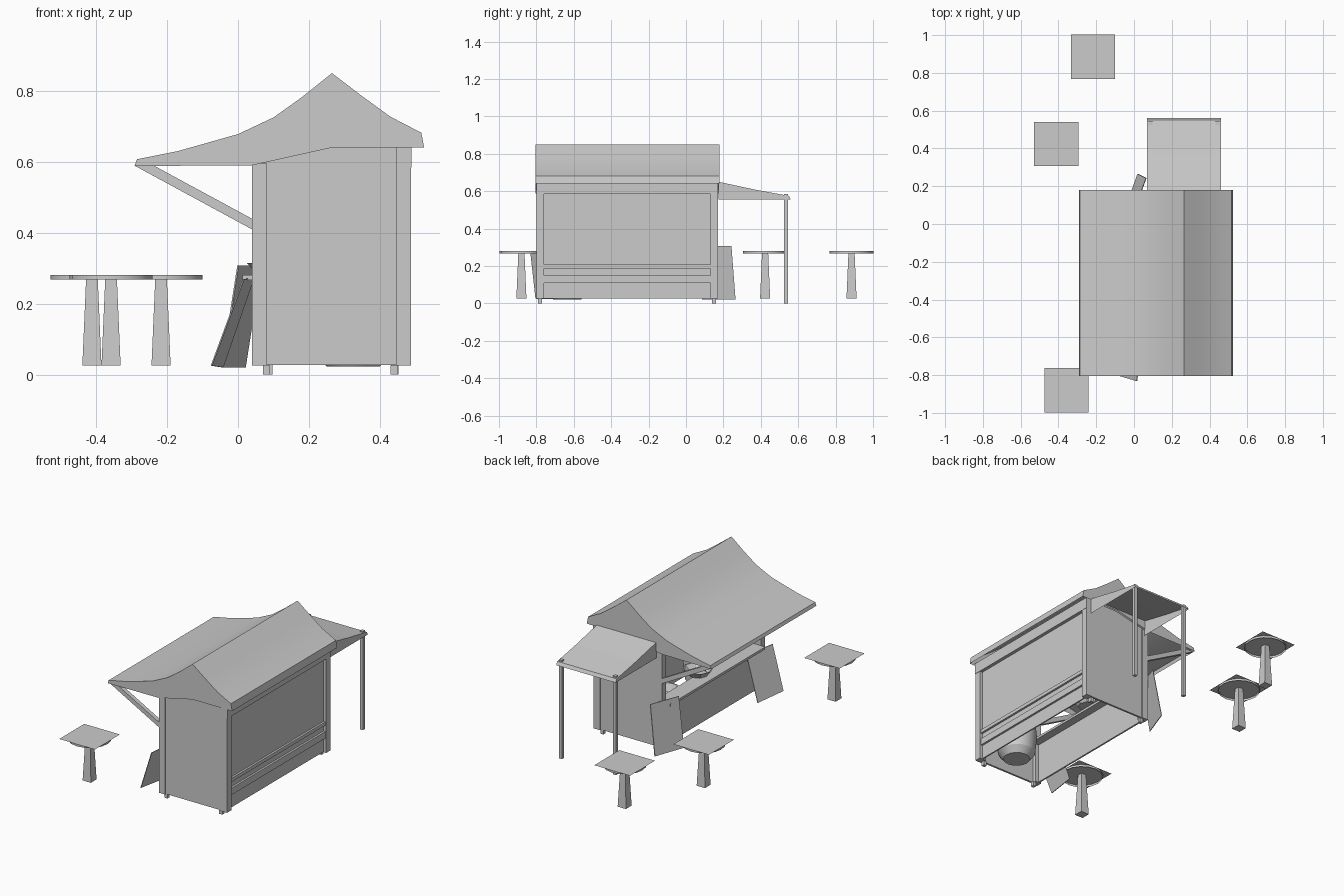
import bpy, bmesh, math

if "Cube" in bpy.data.objects:
    bpy.data.objects.remove(bpy.data.objects["Cube"])

def make(name, verts, faces, smooth=False):
    me = bpy.data.meshes.new(name)
    me.from_pydata(verts, [], faces)
    bm = bmesh.new()
    bm.from_mesh(me)
    bmesh.ops.recalc_face_normals(bm, faces=bm.faces)
    bm.to_mesh(me)
    bm.free()
    ob = bpy.data.objects.new(name, me)
    bpy.context.collection.objects.link(ob)
    if smooth:
        bpy.ops.object.select_all(action='DESELECT')
        ob.select_set(True)
        bpy.context.view_layer.objects.active = ob
        bpy.ops.object.shade_smooth_by_angle(angle=math.radians(30))
    return ob

BOX = [(0, 3, 2, 1), (4, 5, 6, 7), (0, 1, 5, 4), (1, 2, 6, 5), (2, 3, 7, 6), (3, 0, 4, 7)]

def box(name, x0, x1, y0, y1, z0, z1):
    return make(name, [(x, y, z) for z in (z0, z1)
                       for x, y in ((x0, y0), (x1, y0), (x1, y1), (x0, y1))], BOX)

def prism_y(name, prof, y0, y1):
    """Closed x-z outline extruded along y."""
    n = len(prof)
    v = [(x, y, z) for y in (y0, y1) for x, z in prof]
    f = [(i, (i + 1) % n, n + (i + 1) % n, n + i) for i in range(n)]
    return make(name, v, f + [tuple(range(n)), tuple(range(n, 2 * n))])

def lathe(name, cx, cy, prof, n, smooth=True, cap=True):
    """Revolve (radius, z) points; optionally close the first ring."""
    v = [(cx + r * math.cos(2 * math.pi * i / n), cy + r * math.sin(2 * math.pi * i / n), z)
         for r, z in prof for i in range(n)]
    f = [(k * n + i, k * n + (i + 1) % n, (k + 1) * n + (i + 1) % n, (k + 1) * n + i)
         for k in range(len(prof) - 1) for i in range(n)]
    if cap:
        f.append(tuple(range(n)))
    return make(name, v, f, smooth)

# Main roof: curved sheet with gable ends, open underneath
top = [(-0.292, 0.588), (-0.285, 0.607), (-0.17, 0.63), (0, 0.678), (0.1, 0.725), (0.18, 0.782),
       (0.265, 0.85), (0.35, 0.785), (0.43, 0.727), (0.517, 0.682), (0.525, 0.64)]
outline = top + [(0.265, 0.64), (0.04, 0.59)]
n, m = len(outline), len(top)
make("roof", [(x, y, z) for y in (-0.805, 0.18) for x, z in outline],
     [(i, i + 1, n + i + 1, n + i) for i in range(m - 1)]
     + [tuple(range(n)), tuple(range(n, 2 * n))], True)

# Corner posts with small feet
for y0, y1 in ((-0.80, -0.76), (0.13, 0.17)):
    yc = (y0 + y1) / 2
    for x0, x1, fx, zt in ((0.04, 0.082, 0.07, 0.595), (0.445, 0.488, 0.43, 0.645)):
        box("corner_post", x0, x1, y0, y1, 0.025, zt)
        box("foot", fx, fx + 0.02, yc - 0.01, yc + 0.01, 0, 0.026)

# Side walls with sloped tops
for y in (-0.795, 0.153):
    prism_y("side_wall", [(0.06, 0.027), (0.465, 0.027), (0.465, 0.645), (0.265, 0.645),
                          (0.06, 0.598)], y, y + 0.012)

# Back wall, rails and top beam
box("back_wall", 0.462, 0.47, -0.77, 0.14, 0.027, 0.60)
box("back_rail", 0.468, 0.482, -0.76, 0.13, 0.187, 0.208)
box("back_rail", 0.468, 0.482, -0.76, 0.13, 0.11, 0.15)
box("back_beam", 0.455, 0.49, -0.80, 0.17, 0.584, 0.65)

# Counter and serving ledge
box("counter_wall", 0.05, 0.06, -0.77, 0.14, 0.027, 0.27)
box("counter_top", 0.012, 0.11, -0.76, 0.13, 0.266, 0.28)

# Diagonal roof braces
for y in (-0.795, 0.145):
    prism_y("roof_brace", [(-0.29, 0.588), (-0.235, 0.588), (0.042, 0.438), (0.042, 0.408)],
            y, y + 0.025)

# Cooking vessels
lathe("large_pot", 0.325, -0.635, [(0.075, 0.022), (0.105, 0.06), (0.115, 0.16), (0.105, 0.25),
                                   (0.095, 0.25), (0.1, 0.16)], 16)
lathe("bowl", 0.15, -0.02, [(0.03, 0.20), (0.06, 0.225), (0.08, 0.28), (0.072, 0.28),
                            (0.05, 0.235)], 16)
lathe("pan", 0.11, -0.27, [(0.055, 0.28), (0.085, 0.315), (0.078, 0.315), (0.05, 0.287)], 8, False)

# Side awning: sloped sheet with closed cheeks
prof = [(0.175, 0.65), (0.37, 0.608), (0.55, 0.575), (0.56, 0.556), (0.175, 0.556)]
make("side_awning", [(x, y, z) for x in (0.07, 0.46) for y, z in prof],
     [(i, i + 1, 6 + i, 5 + i) for i in range(3)] + [tuple(range(5)), tuple(range(5, 10))])
for x in (0.078, 0.432):
    box("awning_post", x, x + 0.02, 0.525, 0.545, 0, 0.585)

# Leaning boards
def board(c):
    t = 0.004
    return make("leaning_board", c + [(x + t, y, z) for x, y, z in c], BOX)

board([(-0.047, 0.085, 0.02), (0.018, 0.265, 0.02), (0.063, 0.243, 0.308), (-0.002, 0.07, 0.308)])
board([(-0.077, -0.805, 0.025), (-0.045, -0.61, 0.02), (0.043, -0.63, 0.275), (0.013, -0.832, 0.268)])

# Tables: square sheet, round rim, tapered square leg
for cx, cy in ((-0.217, 0.885), (-0.412, 0.423), (-0.358, -0.88)):
    h = 0.117
    make("table_top", [(cx - h, cy - h, 0.281), (cx + h, cy - h, 0.281),
                       (cx + h, cy + h, 0.281), (cx - h, cy + h, 0.281)], [(0, 1, 2, 3)])
    lathe("table_rim", cx, cy, [(h, 0.268), (h, 0.281)], 16, True, False)
    make("table_leg", [(cx + a * r, cy + b * r, z) for r, z in ((0.027, 0.025), (0.016, 0.28))
                       for a, b in ((-1, -1), (1, -1), (1, 1), (-1, 1))], BOX)
